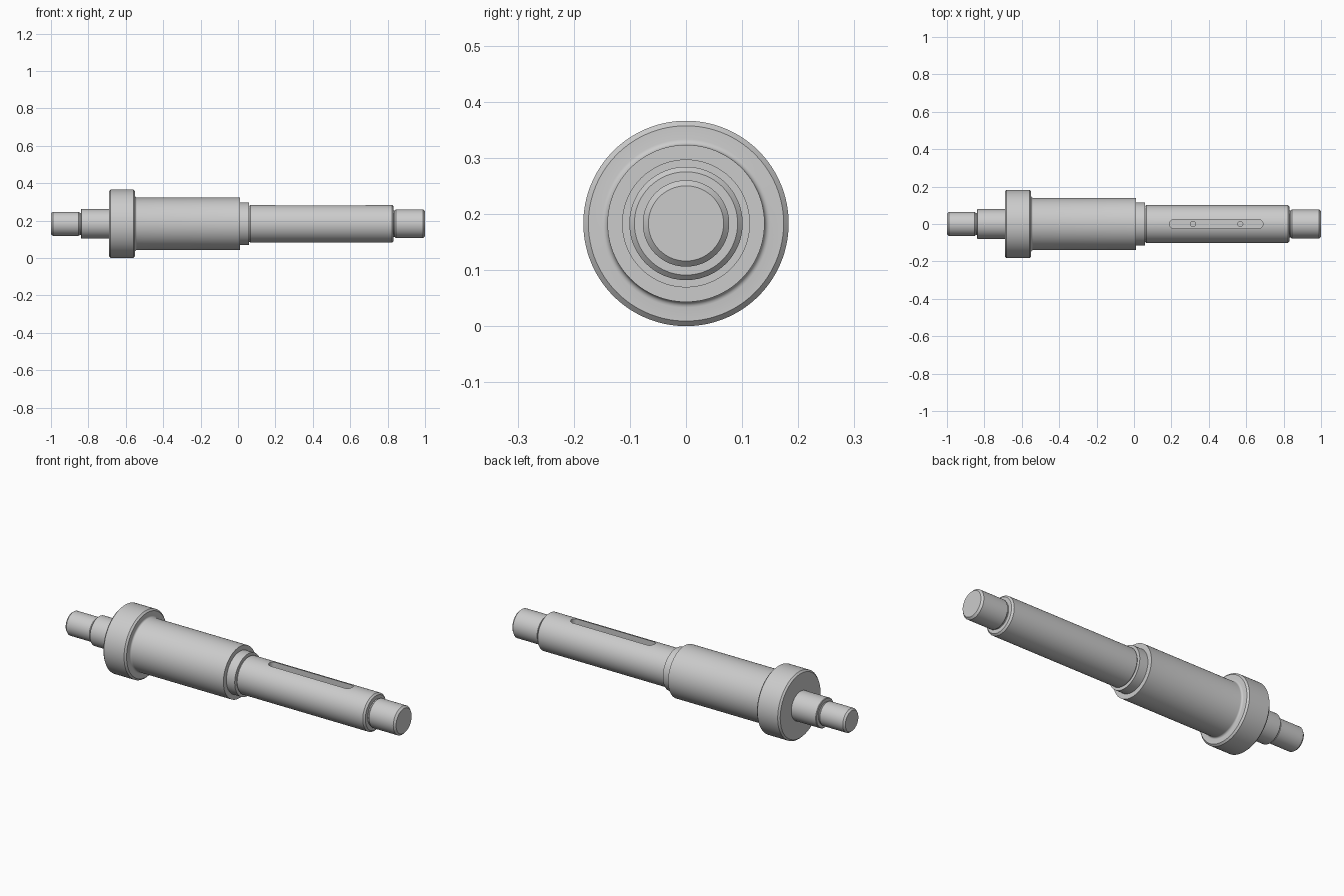
import bpy, bmesh, math
from mathutils import Matrix

if "Cube" in bpy.data.objects:
    bpy.data.objects.remove(bpy.data.objects["Cube"])

AXIS_Z = 0.183
SEG = 128


def finish(name, bm):
    bmesh.ops.recalc_face_normals(bm, faces=bm.faces)
    mesh = bpy.data.meshes.new(name)
    bm.to_mesh(mesh)
    bm.free()
    ob = bpy.data.objects.new(name, mesh)
    bpy.context.collection.objects.link(ob)
    return ob


def lathe(name, profile):
    """Revolve (x, radius) points about the horizontal shaft axis."""
    bm = bmesh.new()
    rings = []
    for x, r in profile:
        rings.append([bm.verts.new((x, r * math.sin(2 * math.pi * i / SEG),
                                    AXIS_Z + r * math.cos(2 * math.pi * i / SEG)))
                      for i in range(SEG)])
    for a, b in zip(rings, rings[1:]):
        for i in range(SEG):
            j = (i + 1) % SEG
            bm.faces.new((a[i], a[j], b[j], b[i]))
    bm.faces.new(rings[0])
    bm.faces.new(rings[-1])
    return finish(name, bm)


def prism(name, outline, z0, z1):
    bm = bmesh.new()
    face = bm.faces.new([bm.verts.new((x, y, z0)) for x, y in outline])
    ext = bmesh.ops.extrude_face_region(bm, geom=[face])
    for v in ext["geom"]:
        if isinstance(v, bmesh.types.BMVert):
            v.co.z = z1
    return finish(name, bm)


def slot(x0, x1, r, n=16):
    pts = []
    for cx, start in ((x1, -math.pi / 2), (x0, math.pi / 2)):
        for i in range(n + 1):
            a = start + math.pi * i / n
            pts.append((cx + r * math.cos(a), r * math.sin(a)))
    return pts


# stepped shaft profile, left to right, with chamfers and relief necks
fillet = [(-0.54 - 0.01 * math.sin(a), 0.15 - 0.01 * math.cos(a))
          for a in [math.pi / 2 * (1 - i / 5) for i in range(6)]]
profile = [(-1, 0.056), (-0.99, 0.064), (-0.852, 0.064), (-0.845, 0.059), (-0.84, 0.059),
           (-0.84, 0.076), (-0.837, 0.079), (-0.69, 0.079),
           (-0.69, 0.174), (-0.681, 0.183), (-0.559, 0.183), (-0.55, 0.174)]
profile += fillet
profile += [(0.01, 0.14), (0.01, 0.114), (0.06, 0.114), (0.06, 0.096), (0.066, 0.101),
            (0.823, 0.101), (0.832, 0.092), (0.832, 0.071), (0.838, 0.071), (0.844, 0.077),
            (0.99, 0.077), (1.0, 0.067)]
shaft = lathe("stepped_shaft", profile)

# keyway with two screw holes in its floor
floor = AXIS_Z + 0.066
cutters = [prism("keyway_cutter", slot(0.215, 0.665, 0.025), floor, 0.35)]
for x in (0.315, 0.568):
    ring = [(x + 0.014 * math.cos(2 * math.pi * i / 32), 0.014 * math.sin(2 * math.pi * i / 32))
            for i in range(32)]
    cutters.append(prism("screw_hole_cutter", ring, floor - 0.045, 0.35))
bpy.context.view_layer.objects.active = shaft
shaft.select_set(True)
for c in cutters:
    m = shaft.modifiers.new("cut", "BOOLEAN")
    m.operation, m.solver, m.object = "DIFFERENCE", "EXACT", c
    bpy.ops.object.modifier_apply(modifier=m.name)
for c in cutters:
    bpy.data.objects.remove(c)

bpy.ops.object.shade_smooth_by_angle(angle=math.radians(25))
